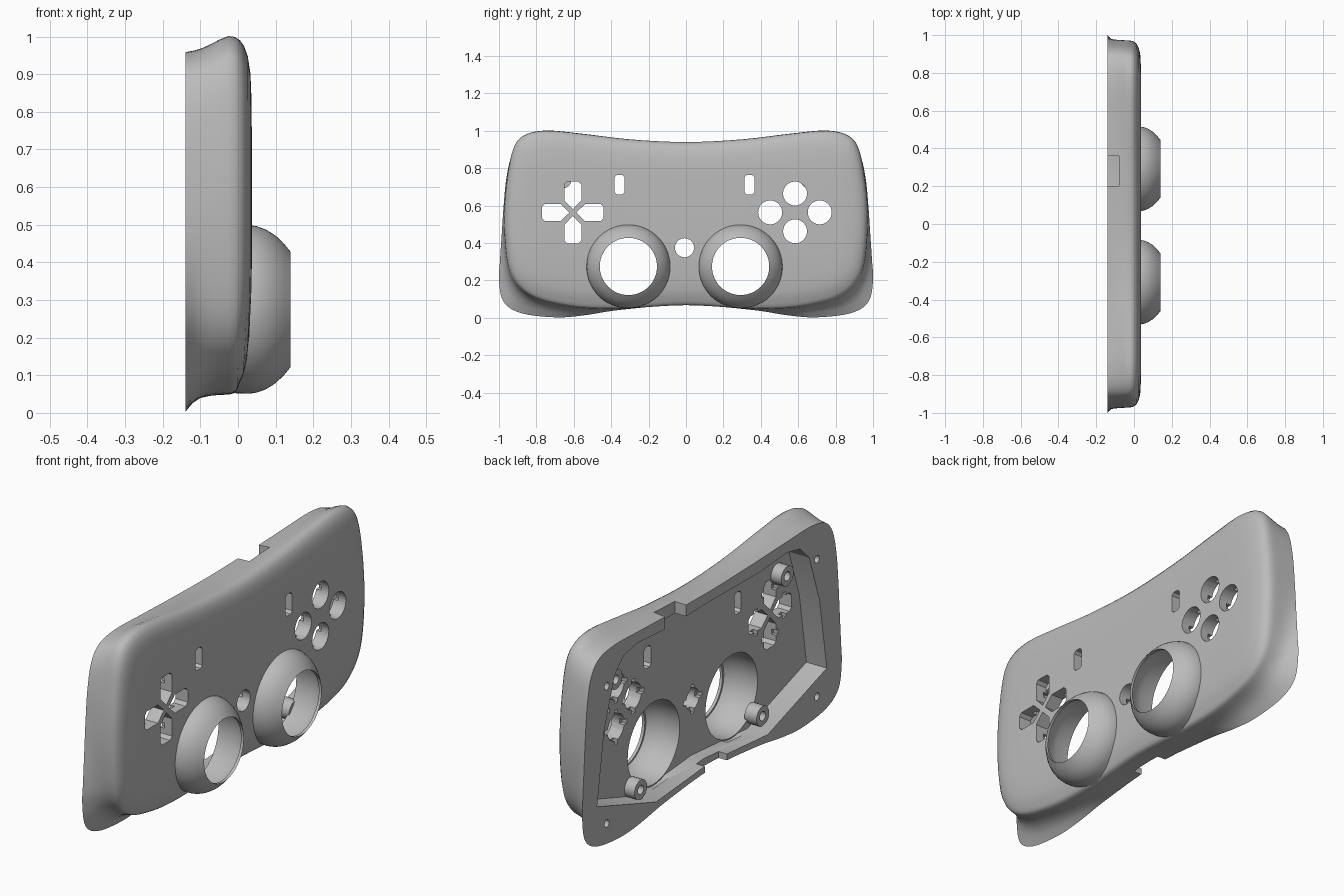
import bpy, bmesh, math
from mathutils import Vector

if "Cube" in bpy.data.objects:
    bpy.data.objects.remove(bpy.data.objects["Cube"])

grey = bpy.data.materials.new("plain grey plastic")
grey.use_nodes = True
grey.diffuse_color = (0.5, 0.5, 0.5, 1)
grey.node_tree.nodes["Principled BSDF"].inputs["Base Color"].default_value = (0.5, 0.5, 0.5, 1)

SHIFT = -0.008          # the openings sit slightly off the middle
FLOOR = -0.03           # inner side of the face plate
BACK = -0.14            # open rear side


def finish(bm, name):
    bmesh.ops.recalc_face_normals(bm, faces=bm.faces)
    mesh = bpy.data.meshes.new(name)
    bm.to_mesh(mesh)
    bm.free()
    mesh.materials.append(grey)
    obj = bpy.data.objects.new(name, mesh)
    bpy.context.collection.objects.link(obj)
    return obj


def smooth(obj, degrees=35):
    bpy.ops.object.select_all(action='DESELECT')
    obj.select_set(True)
    bpy.context.view_layer.objects.active = obj
    bpy.ops.object.shade_smooth_by_angle(angle=math.radians(degrees))


def prism(points, x0, x1, name="cutter"):
    """Extrude a (y, z) polygon along x."""
    bm = bmesh.new()
    face = bm.faces.new([bm.verts.new((x0, y, z)) for y, z in points])
    ext = bmesh.ops.extrude_face_region(bm, geom=[face])
    moved = [v for v in ext["geom"] if isinstance(v, bmesh.types.BMVert)]
    bmesh.ops.translate(bm, verts=moved, vec=(x1 - x0, 0, 0))
    return finish(bm, name)


def circle(y, z, r, n=32):
    return [(y + r * math.cos(math.tau * i / n), z + r * math.sin(math.tau * i / n)) for i in range(n)]


def rect(y, z, w, h, c=0.0):
    """Rectangle around (y, z), with clipped corners if c is given."""
    w, h = w / 2, h / 2
    if not c:
        return [(y - w, z - h), (y + w, z - h), (y + w, z + h), (y - w, z + h)]
    return [(y - w + c, z - h), (y + w - c, z - h), (y + w, z - h + c), (y + w, z + h - c),
            (y + w - c, z + h), (y - w + c, z + h), (y - w, z + h - c), (y - w, z - h + c)]


def lathe(profile, y, z, name, n=64):
    """Revolve a closed (x, radius) profile about an x axis."""
    bm = bmesh.new()
    rings = [[bm.verts.new((x, *p)) for p in circle(y, z, r, n)] for x, r in profile]
    for a, b in zip(rings, rings[1:] + rings[:1]):
        for i in range(n):
            bm.faces.new((a[i - 1], a[i], b[i], b[i - 1]))
    return finish(bm, name)


def mirrored(half):
    """Close a half outline, running from top middle to bottom middle."""
    return half + [(-y, z) for y, z in reversed(half) if y > 0]


def spline(points, sub=5):
    """Closed Catmull-Rom curve through the points."""
    p = [Vector(q) for q in points]
    out = []
    for i in range(len(p)):
        a, b, c, d = (p[(i + k) % len(p)] for k in (-1, 0, 1, 2))
        for s in range(sub):
            t = s / sub
            out.append(b + (c - a) * t / 2 + (2 * a - 5 * b + 4 * c - d) * t * t / 2
                       + (3 * b - a - 3 * c + d) * t ** 3 / 2)
    return out


def cut(target, cutter):
    mod = target.modifiers.new("cut", 'BOOLEAN')
    mod.operation = 'DIFFERENCE'
    mod.solver = 'EXACT'
    mod.object = cutter
    bpy.context.view_layer.objects.active = target
    bpy.ops.object.modifier_apply(modifier=mod.name)
    bpy.data.objects.remove(cutter)


# Outlines of the rear edge and of the front rim
rear = spline(mirrored([(0, .94), (.3, .945), (.55, .953), (.75, .958), (.87, .935), (.93, .87),
                        (.96, .75), (.975, .6), (.985, .45), (.995, .3), (1, .2), (.975, .085),
                        (.88, .025), (.7, .003), (.55, .013), (.35, .043), (0, .07)]))
rim = spline(mirrored([(0, .94), (.3, .955), (.55, .985), (.75, 1.003), (.87, .975), (.925, .9),
                       (.955, .75), (.97, .6), (.97, .45), (.955, .3), (.925, .21), (.87, .145),
                       (.79, .1), (.67, .07), (.53, .052), (.33, .05), (0, .068)]))

# Shell body: rings (x, lower blend, upper blend, inset) from the rear to the face
bm = bmesh.new()
rings = []
for x, low, high, inset in [(BACK, 0, 0, 0), (-.12, .4, .08, 0), (-.1, .68, .2, 0), (-.075, .85, .45, 0),
                            (-.05, .95, .75, 0), (-.025, 1, .97, 0), (-.008, 1, 1, .008),
                            (.005, 1, 1, .025), (.016, 1, 1, .055), (.026, 1, 1, .11), (.033, 1, 1, .2),
                            (.036, 1, 1, .34), (.037, 1, 1, .6), (.037, 1, 1, .93)]:
    ring = []
    for a, b in zip(rear, rim):
        k = min(max((b.y - .4) / .4, 0), 1)
        p = a.lerp(b, low + (high - low) * k)
        p = p.lerp(Vector((min(max(p.x, -.6), .6), .5)), inset)
        # the face leans back towards its lower edge
        lean = .016 * max(0, (.45 - p.y) / .4) ** 2 * min(inset / .05, 1)
        ring.append(bm.verts.new((x - lean, p.x, p.y)))
    rings.append(ring)
for a, b in zip(rings, rings[1:]):
    for i in range(len(a)):
        bm.faces.new((a[i - 1], a[i], b[i], b[i - 1]))
bm.faces.new(rings[0])
bm.faces.new(rings[-1])
shell = finish(bm, "face_shell")
smooth(shell)

# Rear cavity
cavity = mirrored([(0, .89), (.35, .885), (.58, .9), (.68, .88), (.75, .81), (.83, .57),
                   (.885, .22), (.43, .07), (0, .105)])
cut(shell, prism(cavity, -.3, FLOOR))

# Cable notches in the upper and lower walls
cut(shell, prism(rect(.28, .95, .16, .2), -.3, -.08))
cut(shell, prism(rect(-.03, .07, .17, .12), -.3, -.095))

# Screw holes in the rear edge
for y in (-.81, .81):
    for z in (.11, .78):
        cut(shell, prism(circle(y, z, .018, 16), -.3, -.11))

# Button openings, with guide slots behind them
round_buttons = [(.583, .665, .064), (.583, .463, .064), (.45, .564, .064), (.715, .564, .064),
                 (SHIFT, .375, .051)]
for y, z, r in round_buttons:
    cut(shell, prism(circle(y, z, r), -.06, .1))
    cut(shell, prism(rect(y, z, 2 * r + .04, .025), -.06, -.005))
    cut(shell, prism(rect(y, z, .025, 2 * r + .04), -.06, -.005))

# Direction pad openings: four arms with pointed inner ends
arm = [(.018, 0), (.065, -.045), (.15, -.045), (.165, -.03), (.165, .03), (.15, .045), (.065, .045)]
for turn in range(4):
    c, s = round(math.cos(turn * math.pi / 2)), round(math.sin(turn * math.pi / 2))
    cut(shell, prism([(-.605 + c * u - s * v, .563 + s * u + c * v) for u, v in arm], -.06, .1))
    cut(shell, prism(rect(-.605 + c * .11, .563 + s * .11,
                          .025 + .1 * abs(s), .025 + .1 * abs(c)), -.06, -.005))

# Small slot openings
for y in (-.347, .347):
    cut(shell, prism(rect(y + SHIFT, .712, .052, .105, .012), -.06, .1))

# Stick openings and their domed collars
for side, y in (("right", -.3), ("left", .3)):
    cut(shell, prism(circle(y + SHIFT, .275, .205, 64), -.06, .12))
    lathe_profile = [(FLOOR, .222), (.03, .224), (.05, .221), (.075, .212), (.1, .196), (.122, .175),
                     (.14, .153), (.125, .153), (.125, .162), (.09, .185), (.04, .198), (FLOOR, .2)]
    collar = lathe(lathe_profile, y + SHIFT, .275, side + "_stick_collar")
    smooth(collar)

smooth(shell)

# Screw posts inside the cavity
for side, sign in (("right", -1), ("left", 1)):
    for level, y, z in (("upper", .66, .74), ("lower", .47, .13)):
        post = lathe([(FLOOR + .01, .048), (-.085, .048), (-.085, .022), (FLOOR + .01, .022)],
                     sign * y, z, f"{side}_{level}_screw_post", 24)
        smooth(post)
